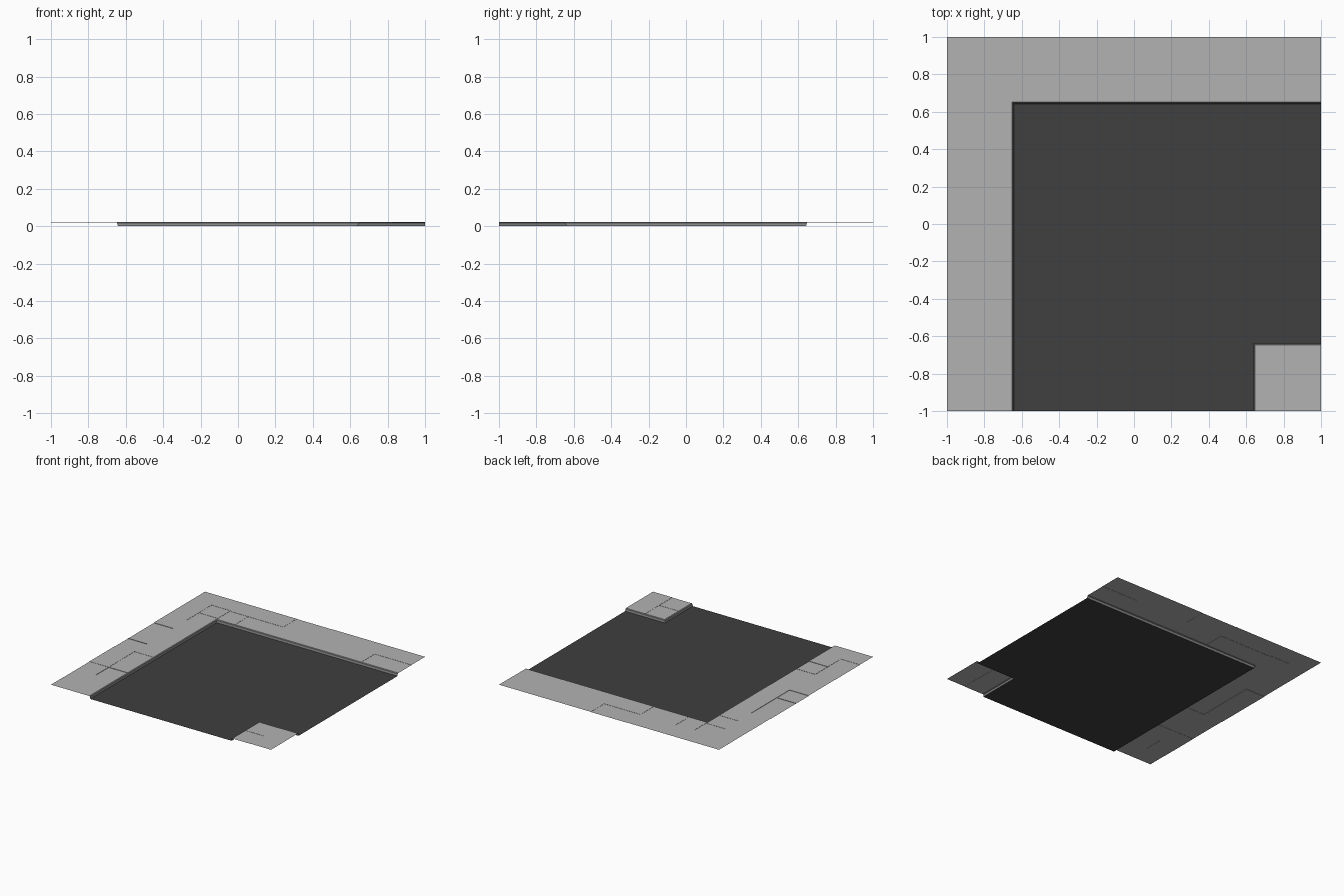
import bpy, bmesh, random

if "Cube" in bpy.data.objects:
    bpy.data.objects.remove(bpy.data.objects["Cube"])

random.seed(4)


def material(name, v):
    m = bpy.data.materials.new(name)
    m.diffuse_color = (v, v, v, 1)
    m.use_nodes = True
    m.node_tree.nodes["Principled BSDF"].inputs["Base Color"].default_value = m.diffuse_color
    return m


ASPHALT = material("dark asphalt", 0.05)
PAVING = material("light paving", 0.45)
KERB = material("kerb grey", 0.24)


def make(name, bm, mat):
    me = bpy.data.meshes.new(name)
    bm.normal_update()
    bm.to_mesh(me)
    bm.free()
    me.materials.append(mat)
    ob = bpy.data.objects.new(name, me)
    bpy.context.collection.objects.link(ob)


def face(bm, pts):
    return bm.faces.new([bm.verts.new(p) for p in pts])


E, TOP = 0.642, 0.022   # kerb foot line and pavement height
B = 0.652               # kerb top line

# Road: one flat sheet with the corner square left out
bm = bmesh.new()
face(bm, [(x, y, 0) for x, y in
          ((-E, -1), (E, -1), (E, -E), (1, -E), (1, E), (-E, E))])
make("road", bm, ASPHALT)


# Kerbs: a steep face with a small bevel, swept along the pavement edge
def kerb(name, foot, mid, top):
    bm = bmesh.new()
    rails = [[(x, y, z) for x, y in line]
             for line, z in ((foot, 0), (mid, TOP - 0.005), (top, TOP))]
    for a, b in zip(rails, rails[1:]):
        for i in range(len(a) - 1):
            face(bm, [a[i], a[i + 1], b[i + 1], b[i]])
    make(name, bm, KERB)


def outer(d):
    return [(1, d), (-d, d), (-d, -1)]


def inner(d):
    return [(d, -1), (d, -d), (1, -d)]


kerb("long_kerb", outer(E), outer(E + 0.004), outer(B))
kerb("corner_kerb", inner(E - 0.004), inner(E), inner(E + 0.006))


# Paving: rows of slabs with tiny height steps between neighbours
def slab(bm, x0, x1, y0, y1):
    z = TOP - random.choice((0, 0, 0.0015, 0.003))
    c = [(x0, y0), (x1, y0), (x1, y1), (x0, y1)]
    face(bm, [(x, y, z) for x, y in c])
    if z < TOP:   # step wall around a sunken slab
        for i in range(4):
            (ax, ay), (bx, by) = c[i], c[(i + 1) % 4]
            if max(abs(ax + bx), abs(ay + by)) < 1.99:
                face(bm, [(ax, ay, TOP), (bx, by, TOP), (bx, by, z), (ax, ay, z)])


def row(bm, lo, hi, cuts, along_x):
    for a, b in zip(cuts, cuts[1:]):
        if along_x:
            slab(bm, a, b, lo, hi)
        else:
            slab(bm, lo, hi, a, b)


M = 0.825
bm = bmesh.new()
row(bm, -1, -M, (-1, -0.83, -0.5, -0.165, 0, 0.335, 0.67, 0.835, 1), False)
row(bm, -M, -B, (-1, -0.665, -0.5, -0.165, 0.17, 0.5, 0.67, 0.835, 1), False)
make("left_pavement", bm, PAVING)

bm = bmesh.new()
row(bm, M, 1, (-B, -0.165, 0.165, 0.665, 1), True)
row(bm, B, M, (-B, -0.485, -0.165, 0.165, 0.665, 1), True)
make("back_pavement", bm, PAVING)

bm = bmesh.new()
row(bm, E + 0.006, M, (-1, -0.83, -E - 0.006), False)
row(bm, M, 1, (-1, -E - 0.006), False)
make("corner_pavement", bm, PAVING)
